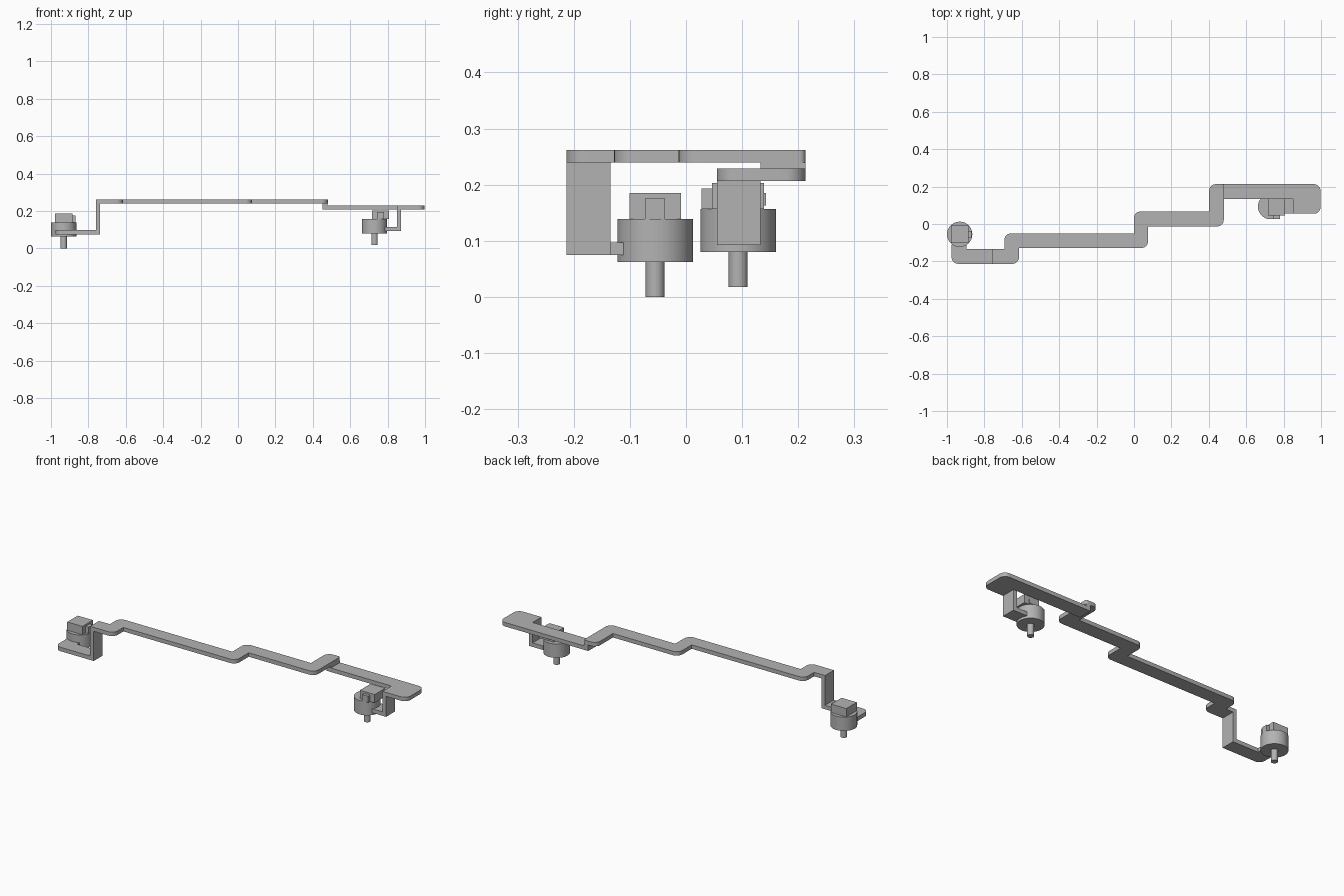
import bpy, bmesh, math
from mathutils import Vector

cube = bpy.data.objects.get("Cube")
if cube:
    bpy.data.objects.remove(cube, do_unlink=True)

metal = bpy.data.materials.new("plain grey")
metal.use_nodes = True
GREY = (0.45, 0.45, 0.45, 1)
metal.diffuse_color = GREY
metal.node_tree.nodes["Principled BSDF"].inputs["Base Color"].default_value = GREY


def add_object(name, bm):
    bmesh.ops.recalc_face_normals(bm, faces=bm.faces)
    mesh = bpy.data.meshes.new(name)
    bm.to_mesh(mesh)
    bm.free()
    mesh.materials.append(metal)
    obj = bpy.data.objects.new(name, mesh)
    bpy.context.collection.objects.link(obj)
    bpy.ops.object.select_all(action="DESELECT")
    obj.select_set(True)
    bpy.context.view_layer.objects.active = obj
    bpy.ops.object.shade_smooth_by_angle(angle=math.radians(30))


def rounded(corners, steps=8):
    """Right-angled outline; a third value on a corner is its radius."""
    out = []
    for i, c in enumerate(corners):
        p = Vector(c[:2])
        if len(c) < 3:
            out.append(p)
            continue
        d1 = (Vector(corners[i - 1][:2]) - p).normalized()
        d2 = (Vector(corners[(i + 1) % len(corners)][:2]) - p).normalized()
        centre = p + c[2] * (d1 + d2)
        for k in range(steps + 1):
            t = math.pi / 2 * k / steps
            out.append(centre - c[2] * (d1 * math.sin(t) + d2 * math.cos(t)))
    return out


def plate(name, corners, z0, z1):
    bm = bmesh.new()
    face = bm.faces.new([bm.verts.new((p.x, p.y, z0)) for p in rounded(corners)])
    ext = bmesh.ops.extrude_face_region(bm, geom=[face])["geom"]
    top = [g for g in ext if isinstance(g, bmesh.types.BMVert)]
    bmesh.ops.translate(bm, verts=top, vec=(0, 0, z1 - z0))
    add_object(name, bm)


def box(name, x0, x1, y0, y1, z0, z1):
    plate(name, [(x0, y0), (x1, y0), (x1, y1), (x0, y1)], z0, z1)


def cylinder(name, x, y, r, z0, z1):
    bm = bmesh.new()
    bmesh.ops.create_cone(bm, cap_ends=True, segments=48, radius1=r, radius2=r, depth=z1 - z0)
    bmesh.ops.translate(bm, verts=bm.verts, vec=(x, y, (z0 + z1) / 2))
    add_object(name, bm)


def motor(side, x, y, z):
    cylinder(side + "_motor_shaft", x, y, 0.017, z, z + 0.062)
    cylinder(side + "_motor_body", x, y, 0.0675, z + 0.062, z + 0.139)


R = 0.035

# Long stepped strip
plate("stepped_strip", [
    (-0.76, -0.213), (-0.615, -0.213, R), (-0.615, -0.128), (0.075, -0.128, R),
    (0.075, -0.013), (0.48, -0.013, R), (0.48, 0.213, 0.011), (0.402, 0.213, R),
    (0.402, 0.067), (0, 0.067, R), (0, -0.05), (-0.693, -0.05, R),
    (-0.693, -0.135), (-0.76, -0.135)], 0.24, 0.262)

# Bracket at the -x end
box("drop_leg", -0.76, -0.738, -0.213, -0.135, 0.075, 0.24)
plate("drop_arm", [(-0.76, -0.213), (-0.76, -0.135), (-0.895, -0.135), (-0.895, -0.11),
                   (-0.975, -0.11), (-0.975, -0.213, R)], 0.075, 0.097)

# Lower plate at the +x end, joined by a short offset
box("offset_joint", 0.452, 0.478, 0.133, 0.213, 0.229, 0.24)
plate("end_plate", [(0.452, 0.133), (0.85, 0.133), (0.85, 0.055), (0.997, 0.055, R),
                    (0.997, 0.213, R), (0.452, 0.213)], 0.207, 0.229)
box("hanger_leg", 0.85, 0.872, 0.055, 0.133, 0.093, 0.207)
box("hanger_foot", 0.785, 0.85, 0.055, 0.133, 0.093, 0.115)

# Motors with connector blocks
motor("rear_end", -0.932, -0.055, 0)
box("rear_end_connector", -0.979, -0.886, -0.101, -0.009, 0.139, 0.185)
box("rear_end_plug", -0.886, -0.868, -0.073, -0.037, 0.139, 0.175)

motor("front_end", 0.73, 0.093, 0.018)
box("front_end_connector", 0.717, 0.808, 0.046, 0.139, 0.157, 0.203)
box("front_end_plug", 0.744, 0.78, 0.028, 0.046, 0.157, 0.193)
box("front_end_tab", 0.745, 0.779, 0.139, 0.143, 0.163, 0.185)
